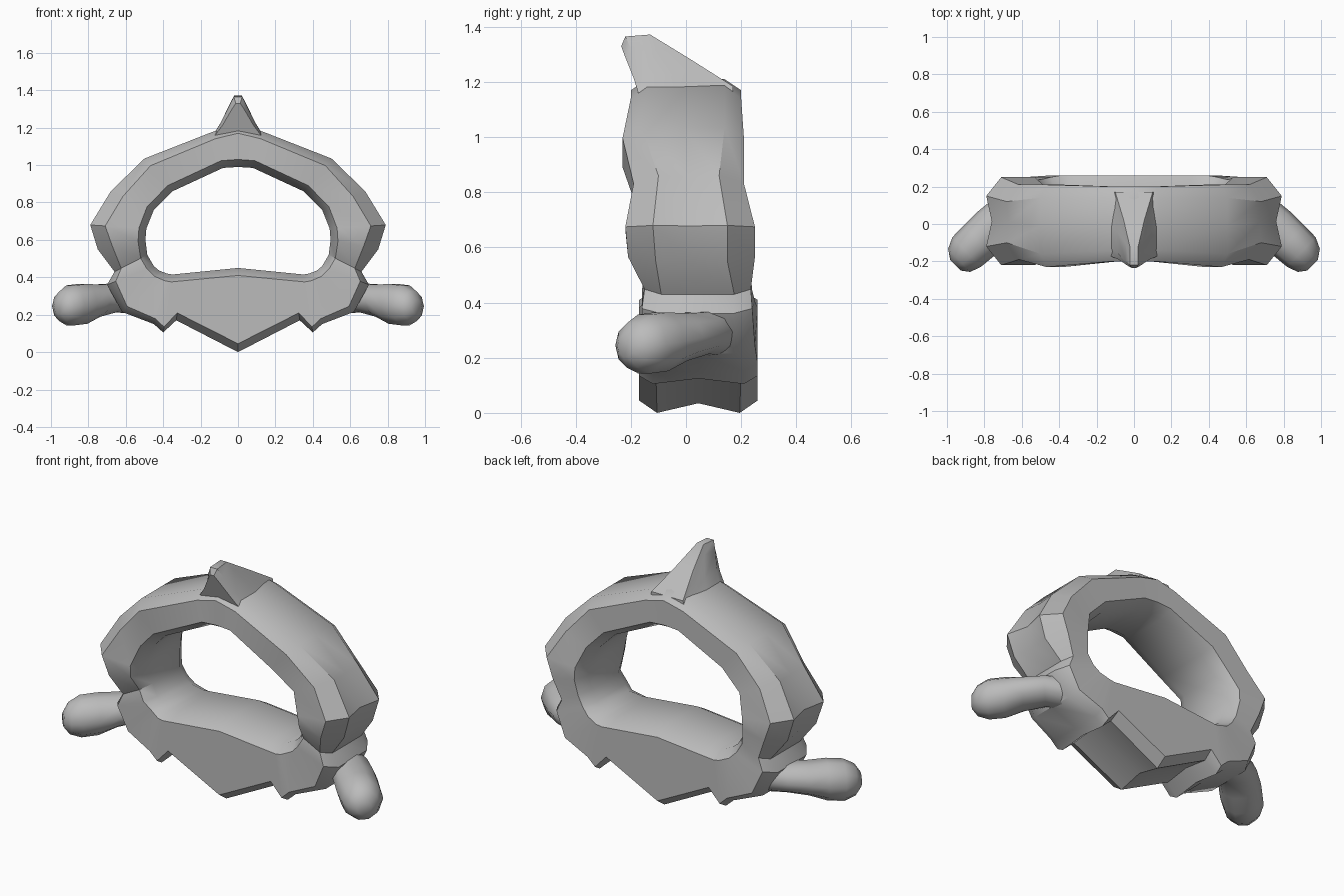
import bpy, bmesh, math
from mathutils import Vector

cube = bpy.data.objects.get("Cube")
if cube:
    bpy.data.objects.remove(cube, do_unlink=True)

grey = bpy.data.materials.new("bone grey")
grey.use_nodes = True
colour = (0.5, 0.5, 0.5, 1)
grey.diffuse_color = colour
grey.node_tree.nodes["Principled BSDF"].inputs["Base Color"].default_value = colour


def loft(name, sections, closed=False, angle=38):
    """Skin a list of equal-length point loops."""
    bm = bmesh.new()
    loops = [[bm.verts.new(p) for p in s] for s in sections]
    n = len(loops[0])
    for i in range(len(loops) if closed else len(loops) - 1):
        a, b = loops[i], loops[(i + 1) % len(loops)]
        for j in range(n):
            k = (j + 1) % n
            bm.faces.new((a[j], a[k], b[k], b[j]))
    if not closed:
        bm.faces.new(loops[0])
        bm.faces.new(loops[-1])
    bmesh.ops.recalc_face_normals(bm, faces=bm.faces)
    mesh = bpy.data.meshes.new(name)
    bm.to_mesh(mesh)
    bm.free()
    mesh.materials.append(grey)
    ob = bpy.data.objects.new(name, mesh)
    bpy.context.collection.objects.link(ob)
    bpy.ops.object.select_all(action="DESELECT")
    ob.select_set(True)
    bpy.context.view_layer.objects.active = ob
    bpy.ops.object.shade_smooth_by_angle(angle=math.radians(angle))
    return ob


# Ring: outer x, z, inner x, z, front y, back y, outer bevel, outer groove depth
stations = [
    (0, 1.21, 0, 0.99, -0.20, 0.20, 0.04, 0),
    (0.13, 1.18, 0.08, 0.985, -0.20, 0.20, 0.04, 0),
    (0.50, 1.035, 0.35, 0.86, -0.23, 0.21, 0.05, 0),
    (0.68, 0.86, 0.45, 0.76, -0.19, 0.21, 0.07, 0.01),
    (0.79, 0.68, 0.49, 0.66, -0.22, 0.25, 0.08, 0.03),
    (0.75, 0.55, 0.495, 0.60, -0.21, 0.25, 0.08, 0.02),
    (0.66, 0.43, 0.485, 0.52, -0.15, 0.235, 0.04, 0),
    (0.70, 0.36, 0.45, 0.46, -0.16, 0.24, 0.05, 0),
    (0.62, 0.215, 0.42, 0.435, -0.15, 0.25, 0.04, 0),
    (0.45, 0.15, 0.38, 0.42, -0.17, 0.26, 0.03, 0),
    (0.40, 0.105, 0.35, 0.415, -0.17, 0.26, 0.03, 0.02),
    (0.33, 0.17, 0.30, 0.42, -0.17, 0.26, 0.04, 0.02),
    (0, 0.0, 0, 0.45, -0.17, 0.26, 0.045, 0.035),
]


def ring_section(st, side):
    ox, oz, ix, iz, front, back, bevel, groove = st
    inner, outer = Vector((ix, iz)), Vector((ox, oz))
    width = (outer - inner).length
    direction = (outer - inner) / width
    profile = [
        (0, front + 0.07), (0.04, front), (width - bevel, front),
        (width, front + bevel + 0.02), (width - groove, (front + back) / 2),
        (width, back - bevel - 0.02), (width - bevel, back),
        (0.04, back), (0, back - 0.07),
    ]
    points = [(inner + direction * t, y) for t, y in profile]
    return [(side * p.x, y, p.y) for p, y in points]


ring = [ring_section(s, 1) for s in stations]
ring += [ring_section(s, -1) for s in reversed(stations[1:-1])]
loft("ring_and_body", ring, closed=True)

# Crest on top: base y, top y, base half width, top half width, top z
crest = []
for base_y, top_y, w, tw, top in [
    (-0.17, -0.235, 0.13, 0.012, 1.33),
    (-0.12, -0.22, 0.14, 0.022, 1.365),
    (0.0, -0.13, 0.14, 0.02, 1.372),
    (0.08, 0.02, 0.13, 0.055, 1.28),
    (0.17, 0.17, 0.11, 0.10, 1.185),
]:
    low = 1.15
    half = [(w, base_y, low),
            (w * 0.6 + tw * 0.4, base_y * 0.7 + top_y * 0.3, low + (top - low) * 0.35),
            (w * 0.2 + tw * 0.8, base_y * 0.2 + top_y * 0.8, low + (top - low) * 0.8),
            (tw, top_y, top)]
    crest.append(half + [(-x, y, z) for x, y, z in reversed(half)])
loft("crest", crest)

# Side arms: x, y, z of the centre, horizontal and vertical radius
arm = []
heading = Vector((0.72, -0.69, 0)).normalized()
across = Vector((-heading.y, heading.x, 0))
for x, y, z, rh, rv in [
    (0.50, 0.13, 0.30, 0.10, 0.10),
    (0.67, 0.06, 0.29, 0.11, 0.08),
    (0.76, -0.02, 0.275, 0.115, 0.09),
    (0.83, -0.09, 0.258, 0.115, 0.112),
    (0.895, -0.15, 0.25, 0.11, 0.112),
    (0.935, -0.195, 0.245, 0.085, 0.085),
    (0.955, -0.22, 0.242, 0.04, 0.04),
]:
    loop = []
    for i in range(10):
        a = math.tau * i / 10
        loop.append(Vector((x, y, z)) + across * rh * math.cos(a) + Vector((0, 0, rv * math.sin(a))))
    arm.append(loop)
for name, side in (("left_arm", 1), ("right_arm", -1)):
    loft(name, [[(side * p.x, p.y, p.z) for p in loop] for loop in arm], angle=50)
